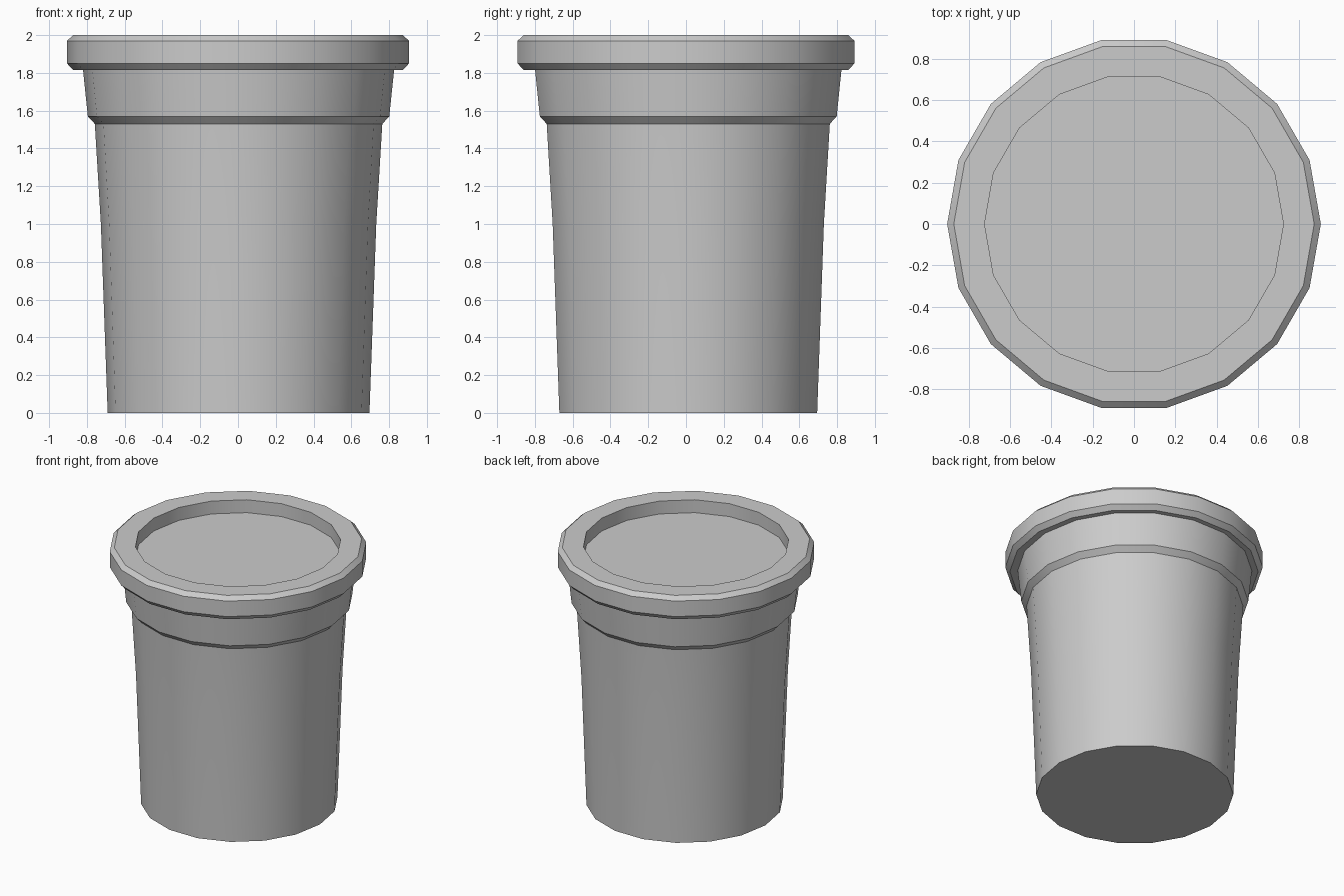
import bpy
import bmesh
from math import cos, sin, pi, radians

SIDES = 18

cube = bpy.data.objects.get("Cube")
if cube:
    bpy.data.objects.remove(cube, do_unlink=True)

grey = bpy.data.materials.new("plain_grey")
grey.use_nodes = True
colour = (0.6, 0.6, 0.6, 1)
grey.diffuse_color = colour
grey.node_tree.nodes["Principled BSDF"].inputs["Base Color"].default_value = colour


def lathe(name, profile, centre=(0, 0)):
    """Closed solid from (radius, height) rings, listed bottom to top."""
    bm = bmesh.new()
    rings = []
    for radius, z in profile:
        angles = [2 * pi * i / SIDES for i in range(SIDES)]
        rings.append([bm.verts.new((radius * cos(a), radius * sin(a), z)) for a in angles])
    for low, high in zip(rings, rings[1:]):
        for i in range(SIDES):
            j = (i + 1) % SIDES
            bm.faces.new((low[i], low[j], high[j], high[i]))
    bm.faces.new(rings[0][::-1])
    bm.faces.new(rings[-1])
    mesh = bpy.data.meshes.new(name)
    bm.to_mesh(mesh)
    bm.free()
    mesh.materials.append(grey)
    obj = bpy.data.objects.new(name, mesh)
    obj.location = (*centre, 0)
    bpy.context.collection.objects.link(obj)
    # Smooth round the walls, sharp at the steps
    bpy.ops.object.select_all(action="DESELECT")
    obj.select_set(True)
    bpy.context.view_layer.objects.active = obj
    bpy.ops.object.shade_smooth_by_angle(angle=radians(30))
    return obj


# Tapered tub with a stepped collar
lathe("tub_body", [(0.693, 0), (0.729, 1.0), (0.761, 1.53),
                   (0.798, 1.57), (0.825, 1.83)], centre=(0.003, 0.012))

# Chamfered lid with a sunken centre panel
lathe("lid", [(0.873, 1.815), (0.905, 1.85), (0.905, 1.97), (0.873, 2.0),
              (0.724, 2.0), (0.724, 1.9)])
